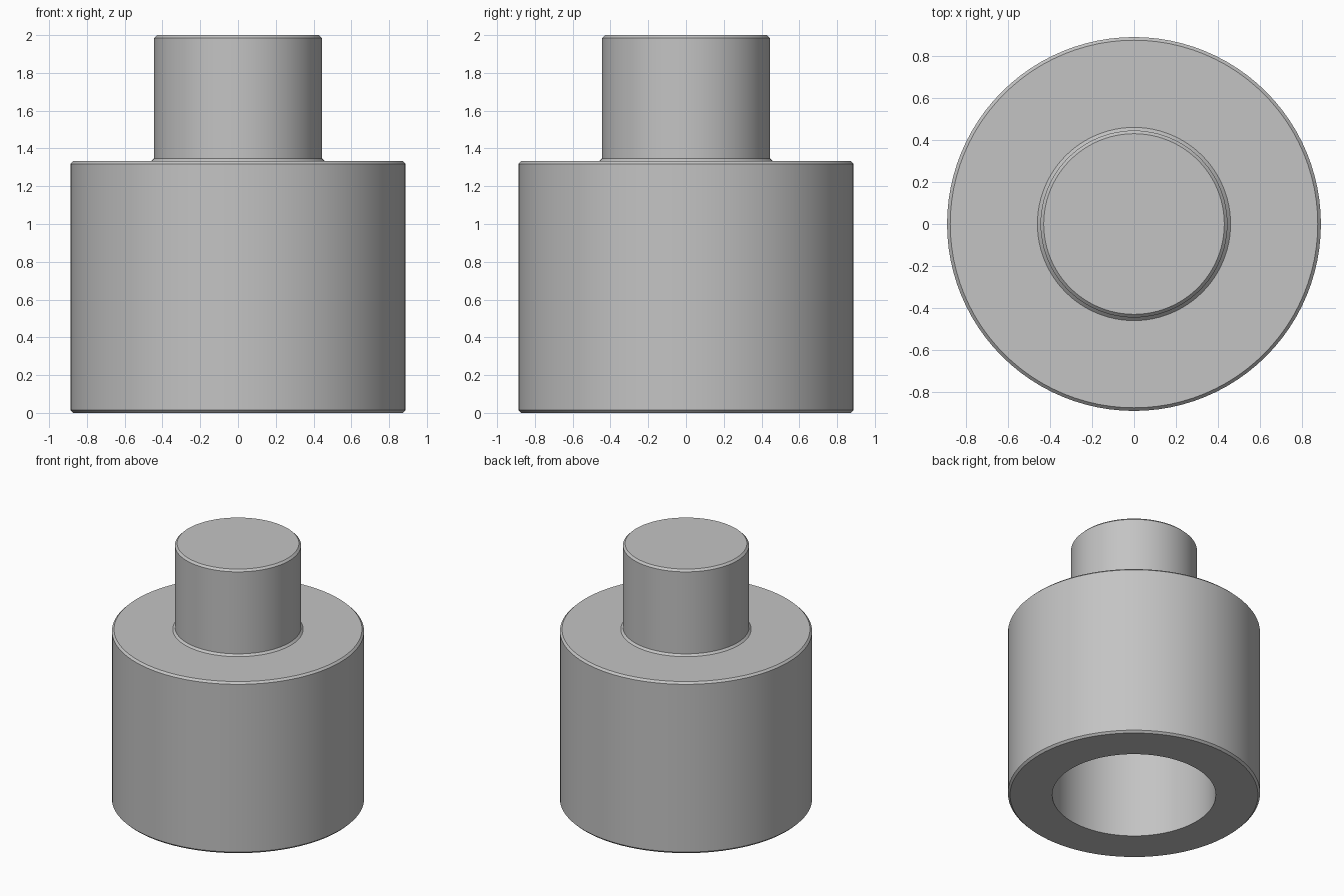
import bpy
import bmesh
import math

default = bpy.data.objects.get("Cube")
if default:
    bpy.data.objects.remove(default, do_unlink=True)

# Plain grey material
grey = bpy.data.materials.new("plain grey")
grey.use_nodes = True
colour = (0.55, 0.55, 0.55, 1)
grey.diffuse_color = colour
grey.node_tree.nodes["Principled BSDF"].inputs["Base Color"].default_value = colour


def lathe(name, profile, steps=96):
    """Spin a radius/height profile around z into a closed solid."""
    bm = bmesh.new()
    verts = [bm.verts.new((r, 0, z)) for r, z in profile]
    edges = [bm.edges.new(pair) for pair in zip(verts, verts[1:])]
    bmesh.ops.spin(bm, geom=verts + edges, cent=(0, 0, 0), axis=(0, 0, 1),
                   angle=math.tau, steps=steps, use_duplicate=False)
    bmesh.ops.remove_doubles(bm, verts=bm.verts, dist=0.0005)
    bmesh.ops.recalc_face_normals(bm, faces=bm.faces)
    mesh = bpy.data.meshes.new(name)
    bm.to_mesh(mesh)
    bm.free()
    mesh.materials.append(grey)
    obj = bpy.data.objects.new(name, mesh)
    bpy.context.collection.objects.link(obj)
    bpy.ops.object.select_all(action="DESELECT")
    obj.select_set(True)
    bpy.context.view_layer.objects.active = obj
    bpy.ops.object.shade_smooth_by_angle(angle=math.radians(30))
    return obj


# Stepped cylinder: blind bore below, wide body, narrow stem with a small fillet
outer, stem, bore = 0.888, 0.444, 0.576
shoulder, top, bore_top, c = 1.333, 2.0, 1.0, 0.015
lathe("stepped_cylinder", [
    (0, bore_top), (bore, bore_top),
    (bore, 0),
    (outer - c, 0), (outer, c),
    (outer, shoulder - c), (outer - c, shoulder),
    (stem + c, shoulder), (stem, shoulder + c),
    (stem, top - c), (stem - c, top),
    (0, top),
])
